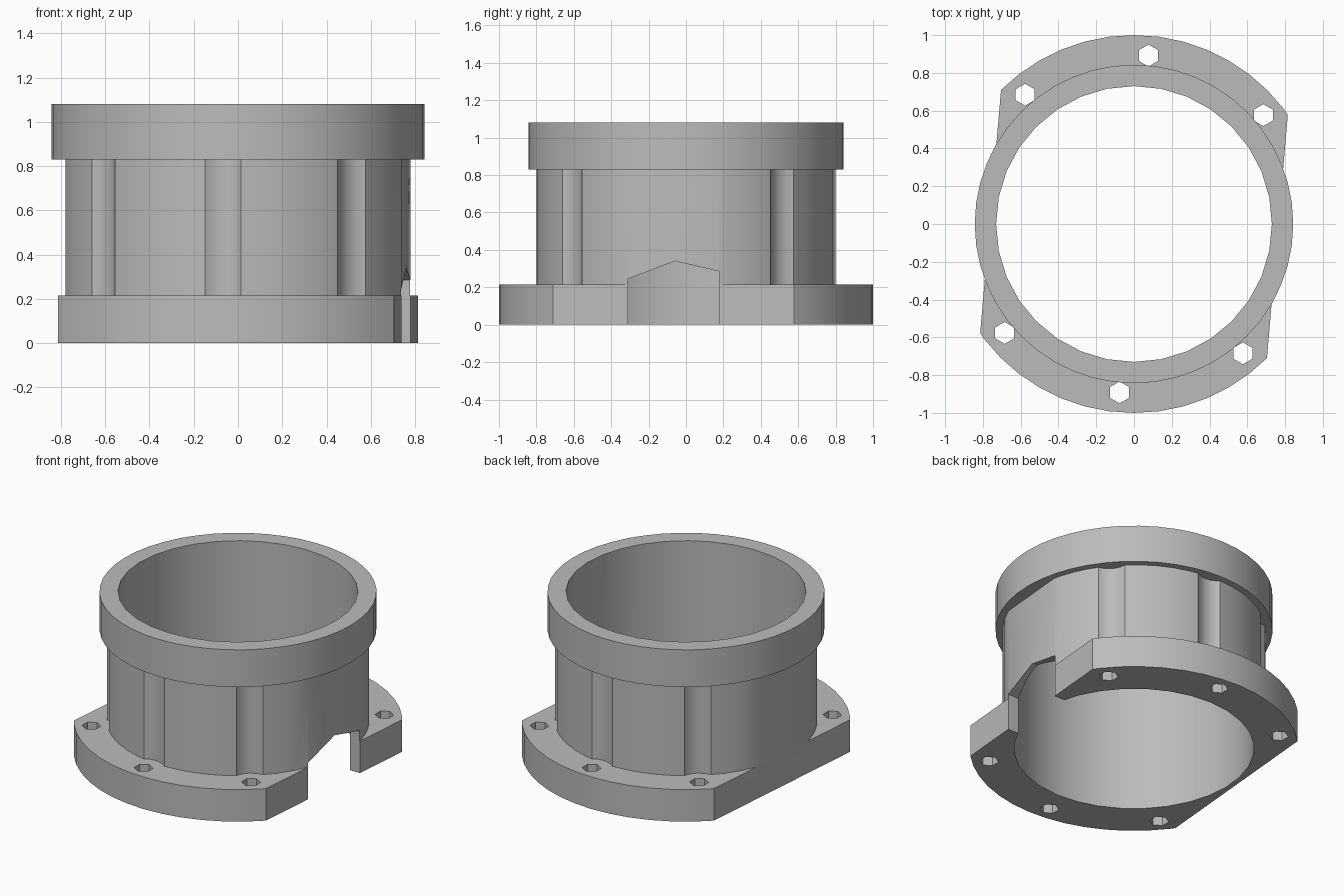
import bpy, bmesh, math
from mathutils import Matrix

cube = bpy.data.objects.get("Cube")
if cube:
    bpy.data.objects.remove(cube, do_unlink=True)

TILT = math.radians(-4.9)      # the side flats and bolt pattern share this turn
FLANGE_TOP, RING_BOTTOM, TOP = 0.215, 0.83, 1.08


def add_object(name, bm):
    bmesh.ops.recalc_face_normals(bm, faces=bm.faces)
    mesh = bpy.data.meshes.new(name)
    bm.to_mesh(mesh)
    bm.free()
    obj = bpy.data.objects.new(name, mesh)
    bpy.context.scene.collection.objects.link(obj)
    return obj


def cylinder(name, radius, z0, z1, sides, x=0, y=0):
    bm = bmesh.new()
    bmesh.ops.create_cone(bm, cap_ends=True, segments=sides, radius1=radius,
                          radius2=radius, depth=z1 - z0,
                          matrix=Matrix.Translation((x, y, (z0 + z1) / 2)))
    return add_object(name, bm)


def combine(target, tool, operation):
    mod = target.modifiers.new("combine", 'BOOLEAN')
    mod.operation = operation
    mod.solver = 'EXACT'
    mod.object = tool
    bpy.context.view_layer.objects.active = target
    bpy.ops.object.modifier_apply(modifier=mod.name)
    bpy.data.objects.remove(tool, do_unlink=True)


# Bolt positions: three at the front, three at the back
bolts = []
for side in (90, 270):
    for step in (-45, 0, 45):
        a = math.radians(side + step) + TILT
        bolts.append((0.895 * math.cos(a), 0.895 * math.sin(a)))

# Barrel with clearance grooves above the bolts
barrel = cylinder("barrel", 0.8, 0.1, 0.95, 48)
for x, y in bolts:
    combine(barrel, cylinder("groove", 0.13, 0, 1.2, 20, x, y), 'DIFFERENCE')

# Flange joined to the barrel
housing = cylinder("flanged_housing", 1.0, 0, FLANGE_TOP, 48)
combine(housing, barrel, 'UNION')

# Flats on both sides
for sign in (1, -1):
    bm = bmesh.new()
    bmesh.ops.create_cube(bm, size=1, matrix=Matrix.Rotation(TILT, 4, 'Z')
                          @ Matrix.Translation((sign * 1.262, 0, 0.5))
                          @ Matrix.Diagonal((1, 3, 2, 1)))
    combine(housing, add_object("flat", bm), 'DIFFERENCE')

# Top collar and the bore through everything
combine(housing, cylinder("collar", 0.843, RING_BOTTOM, TOP, 48), 'UNION')
combine(housing, cylinder("bore", 0.73, -0.2, 1.3, 32), 'DIFFERENCE')

# Bolt holes
for x, y in bolts:
    combine(housing, cylinder("bolt_hole", 0.058, -0.1, 0.4, 6, x, y), 'DIFFERENCE')

# Peaked notch through the wall on the left side
bm = bmesh.new()
profile = [(-0.31, -0.1), (0.18, -0.1), (0.18, 0.285), (-0.06, 0.34), (-0.31, 0.245)]
face = bm.faces.new([bm.verts.new((0.4, y, z)) for y, z in profile])
grown = bmesh.ops.extrude_face_region(bm, geom=[face])["geom"]
bmesh.ops.translate(bm, vec=(0.8, 0, 0),
                    verts=[v for v in grown if isinstance(v, bmesh.types.BMVert)])
combine(housing, add_object("notch", bm), 'DIFFERENCE')

# Grey material
grey = bpy.data.materials.new("plain_grey")
grey.use_nodes = True
colour = (0.5, 0.5, 0.5, 1)
grey.diffuse_color = colour
grey.node_tree.nodes["Principled BSDF"].inputs["Base Color"].default_value = colour
housing.data.materials.clear()
housing.data.materials.append(grey)

# Smooth the round walls, keep the rims sharp
bpy.ops.object.select_all(action='DESELECT')
housing.select_set(True)
bpy.context.view_layer.objects.active = housing
bpy.ops.object.shade_smooth_by_angle(angle=math.radians(25))
